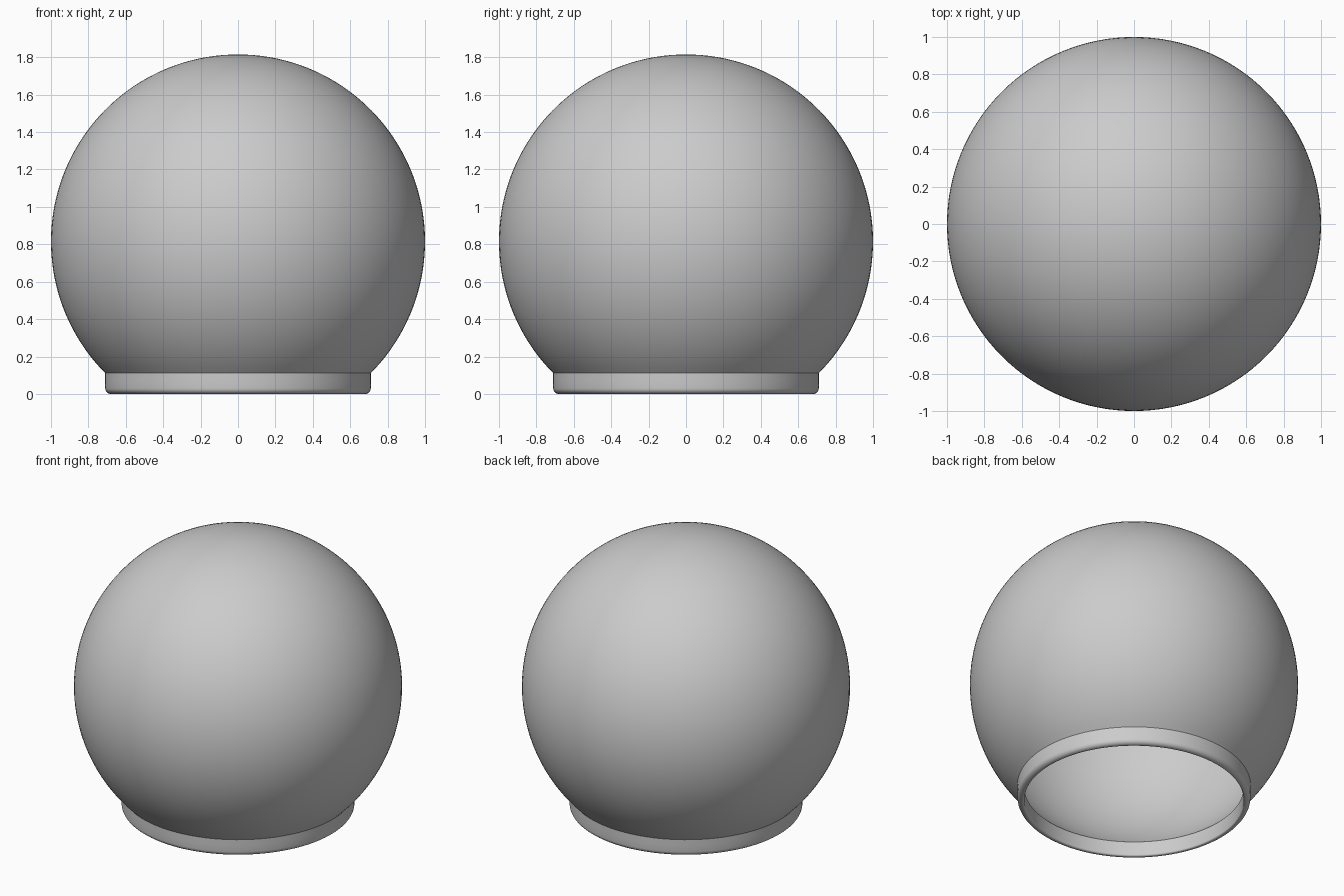
import bpy, bmesh
from math import sin, cos, asin, acos, pi, radians

if "Cube" in bpy.data.objects:
    bpy.data.objects.remove(bpy.data.objects["Cube"])

CZ = 0.815                       # height of the globe centre
R_OUT, R_IN = 1.0, 0.98          # outer and inner globe radii
NECK_OUT, NECK_IN = 0.711, 0.668 # collar radii
SEGMENTS, STEPS = 128, 56


def arc(cr, cz, radius, start, end, n):
    """Points (r, z) on an arc, angles measured from the horizontal."""
    return [(cr + radius * cos(start + (end - start) * i / n),
             cz + radius * sin(start + (end - start) * i / n)) for i in range(n + 1)]


def lathe(name, profile):
    """Spin an (r, z) profile around the z axis."""
    bm = bmesh.new()
    verts = [bm.verts.new((r, 0, z)) for r, z in profile]
    edges = [bm.edges.new(pair) for pair in zip(verts, verts[1:])]
    bmesh.ops.spin(bm, geom=verts + edges, cent=(0, 0, 0), axis=(0, 0, 1),
                   angle=2 * pi, steps=SEGMENTS)
    bmesh.ops.remove_doubles(bm, verts=bm.verts, dist=1e-4)
    bmesh.ops.recalc_face_normals(bm, faces=bm.faces)
    mesh = bpy.data.meshes.new(name)
    bm.to_mesh(mesh)
    bm.free()
    obj = bpy.data.objects.new(name, mesh)
    bpy.context.collection.objects.link(obj)
    bpy.context.view_layer.objects.active = obj
    obj.select_set(True)
    bpy.ops.object.shade_smooth_by_angle(angle=radians(30))
    obj.select_set(False)
    return obj


# Outer globe from the crown down to the collar
profile = arc(0, CZ, R_OUT, pi / 2, -acos(NECK_OUT / R_OUT), STEPS)
# Collar wall with a rounded lower lip
profile += [(NECK_OUT, 0.07)]
profile += arc(NECK_OUT - 0.031, 0.03, 0.03, 0, -pi / 2, 6)
profile += arc(NECK_IN + 0.01, 0.01, 0.01, -pi / 2, -pi, 4)
# Inner wall of the hollow globe back up to the crown
profile += arc(0, CZ, R_IN, -acos(NECK_IN / R_IN), pi / 2, STEPS)

lathe("globe_shade", profile)
